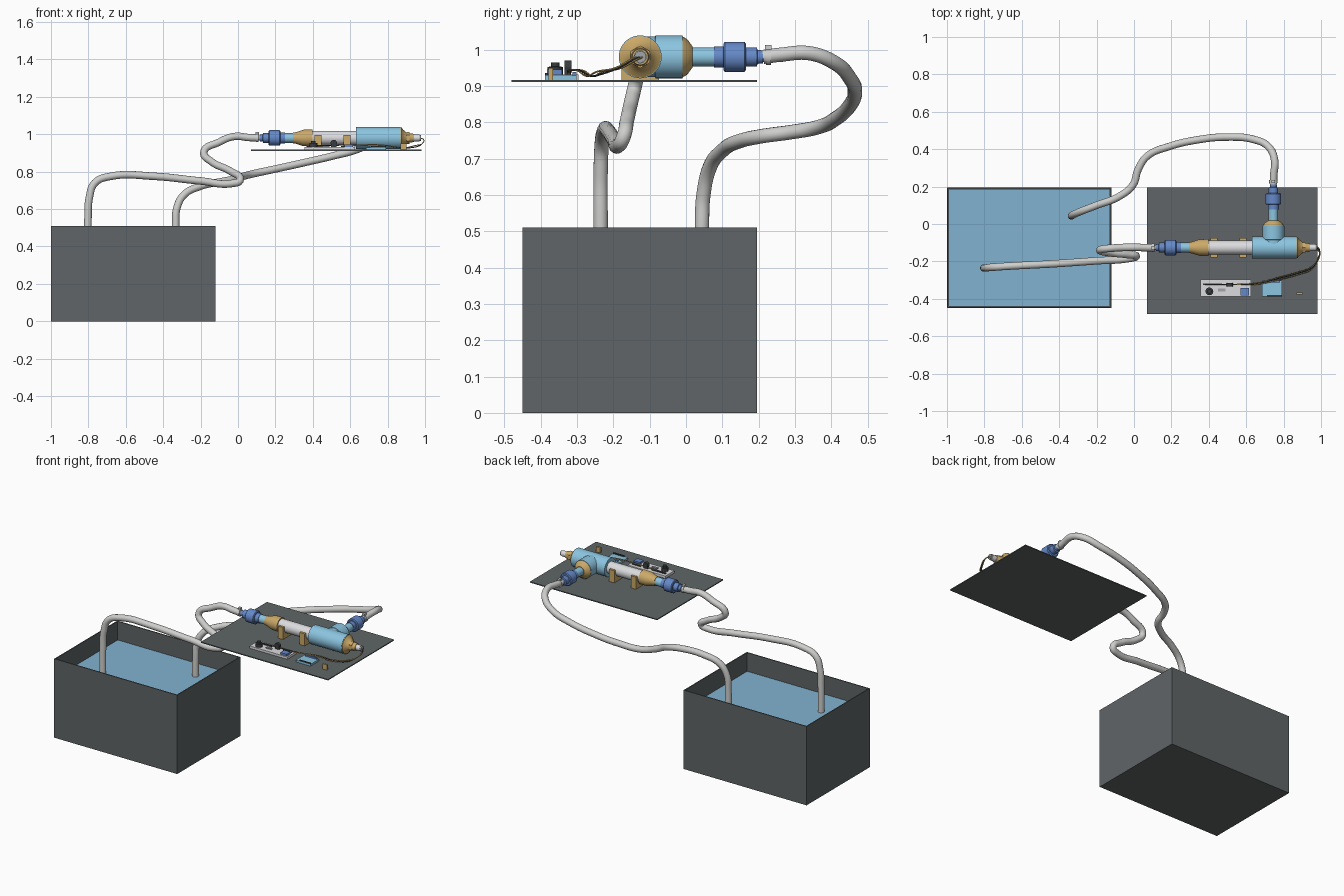
import bpy, bmesh, math
from mathutils import Vector, Matrix

if "Cube" in bpy.data.objects:
    bpy.data.objects.remove(bpy.data.objects["Cube"])


def mat(name, r, g, b):
    m = bpy.data.materials.new(name)
    m.diffuse_color = (r, g, b, 1)
    m.use_nodes = True
    m.node_tree.nodes["Principled BSDF"].inputs["Base Color"].default_value = m.diffuse_color
    return m


GREY = mat("dark_grey", 0.115, 0.13, 0.135)
BLACK = mat("black", 0.04, 0.045, 0.05)
WATER = mat("water_blue", 0.22, 0.45, 0.63)
PIPE = mat("light_blue", 0.26, 0.56, 0.75)
BLUE = mat("blue", 0.13, 0.25, 0.58)
TAN = mat("tan", 0.60, 0.40, 0.14)
HOSE = mat("hose_grey", 0.62, 0.62, 0.61)
WHITE = mat("white", 0.72, 0.72, 0.74)
STEEL = mat("steel", 0.36, 0.38, 0.40)


def add(name, bm, m, smooth=False):
    bmesh.ops.recalc_face_normals(bm, faces=bm.faces)
    me = bpy.data.meshes.new(name)
    bm.to_mesh(me)
    bm.free()
    me.materials.append(m)
    ob = bpy.data.objects.new(name, me)
    bpy.context.collection.objects.link(ob)
    if smooth:
        bpy.ops.object.select_all(action='DESELECT')
        ob.select_set(True)
        bpy.context.view_layer.objects.active = ob
        bpy.ops.object.shade_smooth_by_angle(angle=math.radians(35))
    return ob


def cube(lo, hi):
    bm = bmesh.new()
    bmesh.ops.create_cube(bm, size=1)
    for v in bm.verts:
        v.co = [(a + b) / 2 + c * (b - a) for a, b, c in zip(lo, hi, v.co)]
    return bm


def box(name, lo, hi, m):
    return add(name, cube(lo, hi), m)


def lathe(name, origin, axis, profile, m, n=40):
    """Closed turned part; profile is (distance along axis, radius)."""
    bm = bmesh.new()
    q = Vector((0, 0, 1)).rotation_difference(Vector(axis))
    rings = []
    for t, r in profile:
        rings.append([bm.verts.new(Vector(origin) + q @ Vector(
            (r * math.cos(2 * math.pi * i / n), r * math.sin(2 * math.pi * i / n), t))) for i in range(n)])
    for a, b in zip(rings, rings[1:]):
        for i in range(n):
            j = (i + 1) % n
            bm.faces.new((a[i], a[j], b[j], b[i]))
    bm.faces.new(rings[0])
    bm.faces.new(rings[-1])
    return add(name, bm, m, True)


def tube(name, pts, r, m, res=8, sides=5):
    """Round hose or wire along a smooth path."""
    cu = bpy.data.curves.new(name, 'CURVE')
    cu.dimensions = '3D'
    cu.bevel_depth = r
    cu.bevel_resolution = sides
    cu.resolution_u = res
    cu.use_fill_caps = True
    sp = cu.splines.new('BEZIER')
    sp.bezier_points.add(len(pts) - 1)
    for bp, p in zip(sp.bezier_points, pts):
        bp.co = p
        bp.handle_left_type = bp.handle_right_type = 'AUTO'
    cu.materials.append(m)
    ob = bpy.data.objects.new(name, cu)
    bpy.context.collection.objects.link(ob)
    bpy.ops.object.select_all(action='DESELECT')
    ob.select_set(True)
    bpy.context.view_layer.objects.active = ob
    bpy.ops.object.convert(target='MESH')
    bpy.ops.object.shade_smooth_by_angle(angle=math.radians(40))


X, Y, Z = (1, 0, 0), (0, 1, 0), (0, 0, 1)
AY, AZ = -0.126, 0.98      # main pipe axis
BX = 0.745                 # branch axis

# open tank with water
bm = cube((-1, -0.45, 0), (-0.12, 0.196, 0.51))
bm.faces.ensure_lookup_table()
top = max(bm.faces, key=lambda f: f.calc_center_median().z)
bmesh.ops.inset_region(bm, faces=[top], thickness=0.009)
ext = bmesh.ops.extrude_discrete_faces(bm, faces=[top])
for v in ext["faces"][0].verts:
    v.co.z = 0.01
add("tank", bm, GREY)
box("water", (-0.992, -0.442, 0.01), (-0.128, 0.188, 0.39), WATER)

# mounting plate
box("base_plate", (0.07, -0.48, 0.911), (0.98, 0.196, 0.917), GREY)

# main pipe run along x
lathe("inlet_pipe", (0, AY, AZ), X, [(0.24, 0.026), (0.31, 0.026)], PIPE)
lathe("inlet_reducer", (0, AY, AZ), X,
      [(0.295, 0.029), (0.31, 0.031), (0.35, 0.044), (0.398, 0.045)], TAN)
lathe("sensor_tube", (0, AY, AZ), X, [(0.39, 0.038), (0.64, 0.038)], WHITE)
lathe("tee_body", (0, AY, AZ), X, [(0.63, 0.059), (0.87, 0.059)], PIPE)
lathe("end_bushing", (0, AY, AZ), X,
      [(0.865, 0.057), (0.874, 0.057), (0.882, 0.045), (0.905, 0.026), (0.94, 0.022)], TAN)
lathe("end_nut", (0, AY, AZ), X, [(0.902, 0.031), (0.918, 0.031)], TAN, 6)
lathe("probe", (0, AY, AZ), X, [(0.935, 0.018), (0.97, 0.018)], WHITE)
lathe("probe_tip", (0, AY, AZ), X, [(0.968, 0.016), (0.979, 0.016)], STEEL)

# branch along y
lathe("tee_branch", (BX, 0, AZ), Y, [(AY, 0.056), (-0.085, 0.056), (-0.084, 0.059), (-0.01, 0.059)], PIPE)
lathe("branch_reducer", (BX, 0, AZ), Y, [(-0.01, 0.057), (0.004, 0.048), (0.018, 0.029)], TAN)
lathe("branch_pipe", (BX, 0, AZ), Y, [(0.01, 0.026), (0.085, 0.026)], PIPE)

# blue unions, barbs and hose clamps, measured from the pipe side outwards
for label, org, ax in (("inlet", (0.252, AY, AZ), (-1, 0, 0)), ("outlet", (BX, 0.077, AZ), Y)):
    lathe(label + "_union", org, ax,
          [(0, 0.029), (0.026, 0.029), (0.026, 0.036), (0.03, 0.0415), (0.084, 0.0415),
           (0.088, 0.036), (0.088, 0.026), (0.118, 0.026), (0.12, 0.019), (0.135, 0.018)], BLUE)
    lathe(label + "_barb", org, ax, [(0.13, 0.014), (0.19, 0.014)], STEEL, 20)
    lathe(label + "_hose_clamp", org, ax, [(0.143, 0.0225), (0.157, 0.0225)], HOSE)
    c = Vector(org) + Vector(ax) * 0.15 + Vector((0, 0, 0.025))
    d = Vector((0.009, 0.009, 0.008))
    box(label + "_clamp_screw", c - d, c + d, HOSE)

# U-shaped saddles under the sensor tube
for k, x0 in enumerate((0.41, 0.565)):
    prof = [(-0.052, -0.063), (0.052, -0.063), (0.052, 0.015), (0.038, 0.015)]
    prof += [(0.038 * math.cos(a), -0.038 * math.sin(a)) for a in (math.pi * i / 16 for i in range(17))]
    prof += [(-0.038, 0.015), (-0.052, 0.015)]
    bm = bmesh.new()
    f = bm.faces.new([bm.verts.new((x0, AY + a, AZ + b)) for a, b in prof])
    r = bmesh.ops.extrude_face_region(bm, geom=[f])
    bmesh.ops.translate(bm, vec=(0.036, 0, 0), verts=[v for v in r["geom"] if isinstance(v, bmesh.types.BMVert)])
    add("saddle_%d" % (k + 1), bm, TAN)

# hoses
tube("inlet_hose", [(0.11, AY, 0.98), (0.06, AY, 0.982), (-0.02, -0.125, 0.988), (-0.1, -0.128, 0.958),
     (-0.183, -0.14, 0.903), (-0.14, -0.152, 0.852), (-0.04, -0.163, 0.802), (0.012, -0.173, 0.757),
     (-0.03, -0.185, 0.737), (-0.2, -0.197, 0.75), (-0.45, -0.214, 0.775), (-0.68, -0.226, 0.775),
     (-0.765, -0.232, 0.74), (-0.795, -0.235, 0.66), (-0.802, -0.235, 0.55), (-0.802, -0.235, 0.3)], 0.02, HOSE)
tube("outlet_hose", [(BX, 0.213, 0.98), (0.747, 0.26, 0.986), (0.752, 0.34, 0.99), (0.72, 0.412, 0.962),
     (0.64, 0.452, 0.92), (0.5, 0.465, 0.882), (0.34, 0.45, 0.845), (0.19, 0.415, 0.812), (0.07, 0.362, 0.786),
     (0.022, 0.29, 0.773), (-0.005, 0.21, 0.762), (-0.08, 0.147, 0.748), (-0.2, 0.1, 0.722),
     (-0.29, 0.065, 0.675), (-0.328, 0.048, 0.6), (-0.333, 0.044, 0.52), (-0.333, 0.044, 0.3)], 0.02, HOSE)

# control board and its components
box("control_board", (0.355, -0.388, 0.917), (0.625, -0.296, 0.932), WHITE)
lathe("board_dial", (0.403, -0.36, 0.93), Z, [(0, 0.021), (0.022, 0.021), (0.024, 0.012), (0.035, 0.012)], BLACK, 12)
lathe("board_buzzer", (0.512, -0.335, 0.953), Y, [(0, 0.017), (0.02, 0.017)], BLACK, 20)
box("board_buzzer_foot", (0.497, -0.334, 0.931), (0.527, -0.316, 0.945), BLACK)
box("board_relay", (0.57, -0.382, 0.931), (0.615, -0.342, 0.945), BLUE)
box("board_chip", (0.45, -0.36, 0.931), (0.49, -0.345, 0.938), STEEL)
box("pin_header", (0.37, -0.327, 0.931), (0.47, -0.318, 0.938), BLACK)
box("pin_header_2", (0.55, -0.327, 0.931), (0.61, -0.318, 0.938), BLACK)
box("driver_board", (0.685, -0.388, 0.917), (0.79, -0.302, 0.929), PIPE)
box("driver_edge", (0.71, -0.388, 0.929), (0.79, -0.38, 0.936), BLACK)
box("driver_terminal", (0.70, -0.312, 0.929), (0.78, -0.302, 0.938), BLUE)
box("regulator", (0.87, -0.378, 0.917), (0.9, -0.366, 0.95), TAN)

# wires from the probe to the boards
for k, (o, m, end) in enumerate(((0, BLACK, 0.38), (0.008, TAN, 0.43), (-0.008, TAN, 0.60))):
    tube("wire_%d" % (k + 1), [(0.975, AY + o, AZ), (0.992, -0.145 + o, 0.972), (0.985, -0.185 + o, 0.95),
         (0.95, -0.235 + o, 0.932 + abs(o)), (0.88, -0.262 + o, 0.927), (0.777, -0.29 + o, 0.942),
         (0.66, -0.318 + o / 2, 0.943), (end, -0.323, 0.938)], 0.0025, m, 5, 1)
